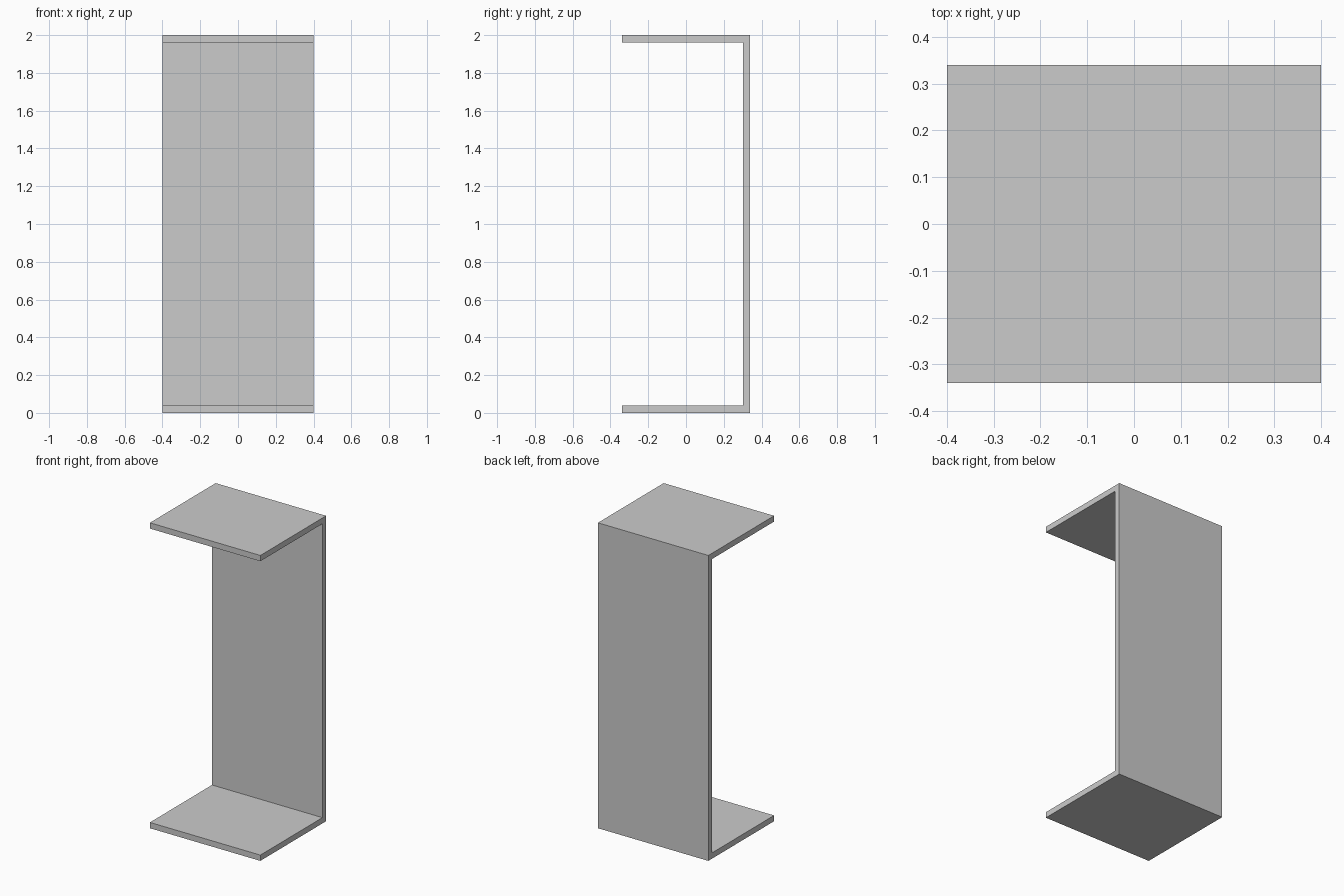
import bpy
import bmesh

if "Cube" in bpy.data.objects:
    bpy.data.objects.remove(bpy.data.objects["Cube"])

WIDTH, DEPTH, HEIGHT, T = 0.80, 0.68, 2.00, 0.038
front, back = -DEPTH / 2, DEPTH / 2

# C-shaped side profile (y, z): floor panel, back panel and top panel in one piece
profile = [
    (front, 0), (back, 0), (back, HEIGHT), (front, HEIGHT),
    (front, HEIGHT - T), (back - T, HEIGHT - T), (back - T, T), (front, T),
]

# Extrude the profile across the width
bm = bmesh.new()
face = bm.faces.new([bm.verts.new((-WIDTH / 2, y, z)) for y, z in profile])
result = bmesh.ops.extrude_face_region(bm, geom=[face])
moved = [v for v in result["geom"] if isinstance(v, bmesh.types.BMVert)]
bmesh.ops.translate(bm, verts=moved, vec=(WIDTH, 0, 0))
bmesh.ops.recalc_face_normals(bm, faces=bm.faces)

mesh = bpy.data.meshes.new("open_frame")
bm.to_mesh(mesh)
bm.free()
bpy.context.collection.objects.link(bpy.data.objects.new("open_frame", mesh))
